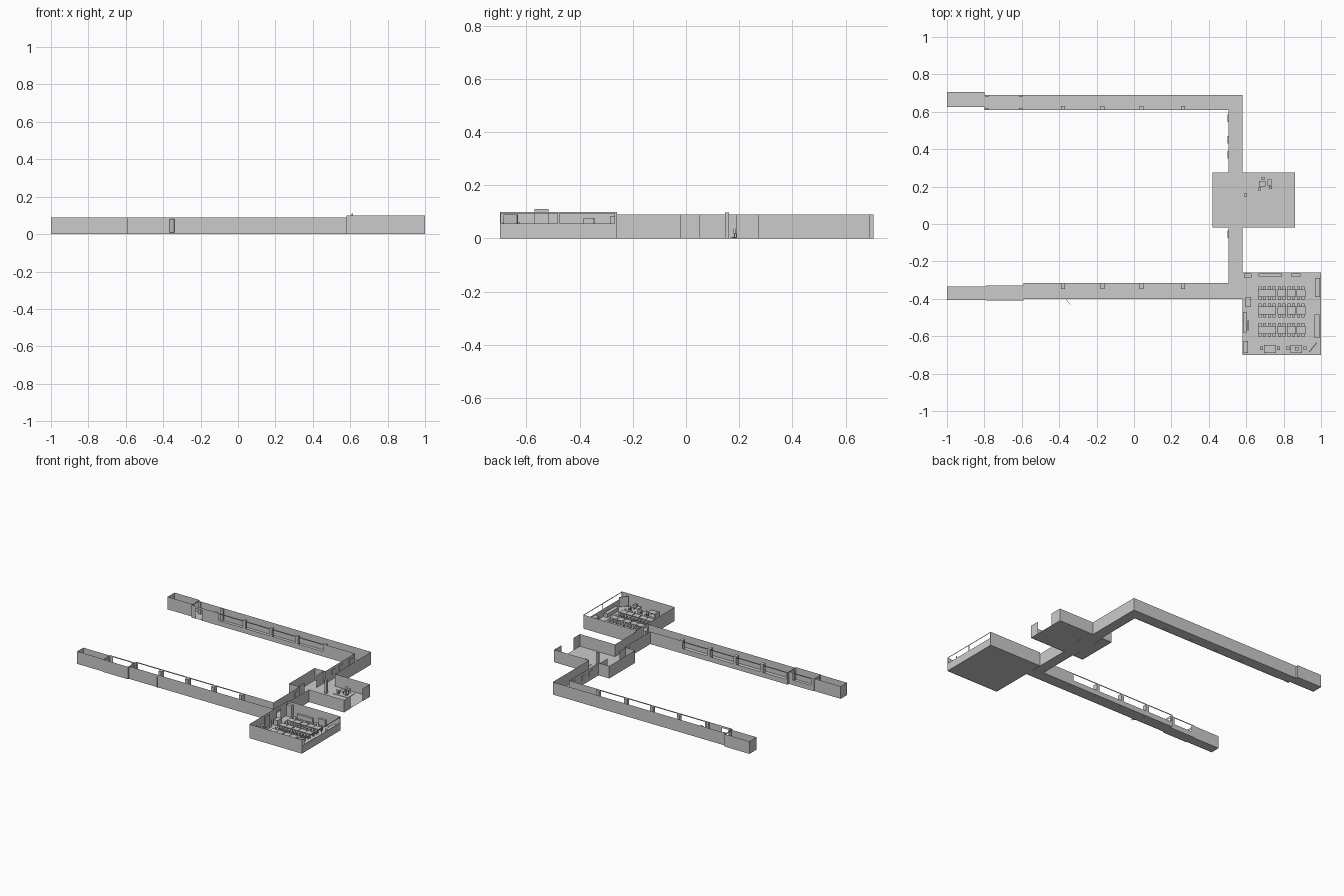
import bpy, bmesh, math
from mathutils import Matrix, Vector

H = 0.09  # corridor wall height


def finish(bm, name):
    me = bpy.data.meshes.new(name)
    bm.to_mesh(me)
    bm.free()
    ob = bpy.data.objects.new(name, me)
    bpy.context.collection.objects.link(ob)
    return ob


def box(bm, x0, x1, y0, y1, z0, z1, rot=0):
    c = Vector(((x0 + x1) / 2, (y0 + y1) / 2, (z0 + z1) / 2))
    m = Matrix.Translation(c) @ Matrix.Rotation(rot, 4, 'Z') @ Matrix.Diagonal((x1 - x0, y1 - y0, z1 - z0, 1))
    bmesh.ops.create_cube(bm, size=1, matrix=m)


def block(name, *a, rot=0):
    bm = bmesh.new()
    box(bm, *a, rot=rot)
    return finish(bm, name)


def floor(name, x0, x1, y0, y1, z=0.002):
    bm = bmesh.new()
    bm.faces.new([bm.verts.new(p) for p in ((x0, y0, z), (x1, y0, z), (x1, y1, z), (x0, y1, z))])
    return finish(bm, name)


def wall(name, p, q, openings=(), h=H):
    """Thin sheet wall from p to q; openings are (start, end, low, high) in world x or y."""
    ax = 0 if abs(p[0] - q[0]) > abs(p[1] - q[1]) else 1
    s0, s1 = sorted((p[ax], q[ax]))
    S = sorted({s0, s1, *[v for o in openings for v in o[:2]]})
    Z = sorted({0, h, *[v for o in openings for v in o[2:]]})
    bm = bmesh.new()
    for a, b in zip(S, S[1:]):
        for c, d in zip(Z, Z[1:]):
            m, n = (a + b) / 2, (c + d) / 2
            if any(o[0] < m < o[1] and o[2] < n < o[3] for o in openings):
                continue
            pts = [(a, c), (b, c), (b, d), (a, d)]
            bm.faces.new([bm.verts.new((s, p[1], z) if ax == 0 else (p[0], s, z)) for s, z in pts])
    bmesh.ops.remove_doubles(bm, verts=bm.verts, dist=1e-5)
    return finish(bm, name)


# window bays and pillars shared by both long corridors
pillars = (-0.38, -0.168, 0.04, 0.262)
edges = (-0.59,) + pillars
wins = [(a + 0.012, b - 0.012, 0.037, 0.082) for a, b in zip(edges, edges[1:])]

# south corridor
floor("south_corridor_floor", -0.59, 0.58, -0.40, -0.315)
wall("south_outer_wall", (-0.59, -0.40), (0.58, -0.40))
wall("south_court_wall", (-0.59, -0.315), (0.505, -0.315), wins)
floor("south_bay_floor", -0.79, -0.59, -0.41, -0.33)
wall("south_bay_outer_wall", (-0.79, -0.41), (-0.59, -0.41))
wall("south_bay_court_wall", (-0.79, -0.33), (-0.59, -0.33), [(-0.765, -0.62, 0.037, 0.082)])
wall("south_bay_partition", (-0.59, -0.41), (-0.59, -0.315), [(-0.39, -0.34, 0, 0.075)])
floor("south_end_floor", -1, -0.79, -0.405, -0.335)
wall("south_end_outer_wall", (-1, -0.405), (-0.79, -0.405))
wall("south_end_court_wall", (-1, -0.335), (-0.79, -0.335))
wall("south_end_wall", (-1, -0.405), (-1, -0.335))
wall("south_end_partition", (-0.79, -0.41), (-0.79, -0.33), [(-0.395, -0.345, 0, 0.075)])
block("open_door", -0.371, -0.335, -0.417, -0.415, 0.008, 0.08, rot=-0.85)

# north corridor
floor("north_corridor_floor", -0.80, 0.58, 0.61, 0.69)
wall("north_outer_wall", (-0.80, 0.69), (0.58, 0.69))
wall("north_court_wall", (-0.80, 0.61), (0.505, 0.61), wins + [(-0.765, -0.715, 0, 0.075)])
for x in (-0.787, -0.605):
    for y in (0.615, 0.685):
        block("north_frame_post", x - 0.01, x + 0.01, y - 0.005, y + 0.005, 0, H)
floor("north_end_floor", -1, -0.80, 0.625, 0.705)
wall("north_end_outer_wall", (-1, 0.705), (-0.80, 0.705))
wall("north_end_court_wall", (-1, 0.625), (-0.80, 0.625))
wall("north_end_wall", (-1, 0.625), (-1, 0.705))
wall("north_end_partition", (-0.80, 0.61), (-0.80, 0.705), [(0.63, 0.685, 0, 0.08)])

for x in pillars:
    block("south_pillar", x - 0.011, x + 0.011, -0.348, -0.315, 0, H)
    block("north_pillar", x - 0.011, x + 0.011, 0.61, 0.632, 0, H)

# linking corridor
for n, y0, y1 in (("lower", -0.315, -0.02), ("upper", 0.275, 0.61)):
    floor(n + "_link_floor", 0.505, 0.58, y0, y1)
    wall(n + "_link_west_wall", (0.505, y0), (0.505, y1))
wall("lower_link_east_wall", (0.58, -0.26), (0.58, -0.02))
wall("upper_link_east_wall", (0.58, 0.275), (0.58, 0.69))
for y in (-0.055, 0.37, 0.45, 0.565):
    block("notice_board", 0.500, 0.508, y - 0.02, y + 0.02, 0.035, 0.07)

# entrance hall
floor("hall_floor", 0.42, 0.86, -0.02, 0.275)
wall("hall_west_wall", (0.42, -0.02), (0.42, 0.275))
wall("hall_east_wall", (0.86, -0.02), (0.86, 0.275), [(0.052, 0.19, 0, H)])
for n, y in (("south", -0.02), ("north", 0.275)):
    wall(f"hall_{n}_wall", (0.42, y), (0.86, y), [(0.505, 0.58, 0, H)])
wall("hall_screen", (0.495, -0.02), (0.495, 0.275), [(0.05, 0.19, 0, H)])
block("hall_column", 0.587, 0.603, 0.146, 0.162, 0, 0.098)
block("hall_rug", 0.635, 0.755, 0.172, 0.256, 0.002, 0.005)

TABLE, CHAIR = (0.034, 0.004), (0.02, 0.003)


def table(bm, x, y, w, d, h=0.034):
    box(bm, x - w / 2, x + w / 2, y - d / 2, y + d / 2, h - 0.003, h)
    for sx in (-1, 1):
        for sy in (-1, 1):
            px, py = x + sx * (w / 2 - 0.003), y + sy * (d / 2 - 0.003)
            box(bm, px - 0.0015, px + 0.0015, py - 0.0015, py + 0.0015, 0.002, h - 0.003)


def chair(bm, x, y, side):
    table(bm, x, y, 0.016, 0.016, 0.02)
    yb = y + side * 0.008
    box(bm, x - 0.008, x + 0.008, yb - 0.001, yb + 0.001, 0.02, 0.038)


# hall seating
bm = bmesh.new()
table(bm, 0.685, 0.215, 0.035, 0.03, 0.025)
table(bm, 0.725, 0.222, 0.02, 0.03, 0.04)
for x, y, s in ((0.67, 0.187, -1), (0.69, 0.242, 1), (0.73, 0.195, -1)):
    chair(bm, x, y, s)
finish(bm, "hall_seating")

# classroom shell
CH = 0.1
floor("classroom_floor", 0.58, 1, -0.70, -0.26)
wall("classroom_south_wall", (0.58, -0.70), (1, -0.70), h=CH)
wall("classroom_north_wall", (0.58, -0.26), (1, -0.26), h=CH)
wall("classroom_west_wall", (0.58, -0.70), (0.58, -0.26), [(-0.385, -0.345, 0, 0.075)], h=CH)
wall("classroom_east_wall", (1, -0.70), (1, -0.26),
     [(-0.695, -0.483, 0.056, 0.094), (-0.475, -0.268, 0.056, 0.094)], h=CH)

# rows of desks with chairs on both sides
desks, chairs = bmesh.new(), bmesh.new()
for y in (-0.37, -0.462, -0.567):
    for x in (0.686, 0.736, 0.79, 0.842, 0.892):
        table(desks, x, y, 0.048, 0.042)
        for dx in (-0.012, 0.012):
            chair(chairs, x + dx, y + 0.028, 1)
            chair(chairs, x + dx, y - 0.028, -1)
for x, w in ((0.727, 0.065), (0.868, 0.06)):
    table(desks, x, -0.668, w, 0.042, 0.036)
    for dx in (-0.045, 0.045):
        chair(chairs, x + dx, -0.665, 1)
finish(desks, "desks")
finish(chairs, "chairs")

# classroom furniture along the walls: name, x0, x1, y0, y1, z0, z1
for n, *d in (("corner_cabinet", 0.587, 0.628, -0.285, -0.264, 0.002, 0.085),
              ("west_cupboard", 0.584, 0.61, -0.69, -0.625, 0.002, 0.06),
              ("west_shelf", 0.584, 0.602, -0.58, -0.47, 0.002, 0.045),
              ("west_counter", 0.595, 0.625, -0.445, -0.39, 0.002, 0.04),
              ("tall_board", 0.606, 0.616, -0.57, -0.517, 0.03, 0.11),
              ("north_shelf", 0.665, 0.79, -0.28, -0.265, 0.002, 0.035),
              ("north_locker", 0.84, 0.89, -0.28, -0.265, 0.002, 0.05),
              ("east_cupboard", 0.968, 0.995, -0.39, -0.29, 0.002, 0.05),
              ("east_bench", 0.965, 0.992, -0.61, -0.485, 0.002, 0.03),
              ("table_cabinet", 0.86, 0.88, -0.675, -0.658, 0.036, 0.055)):
    block(n, *d)
block("slanted_board", 0.925, 0.99, -0.662, -0.656, 0.02, 0.09, rot=0.9)
